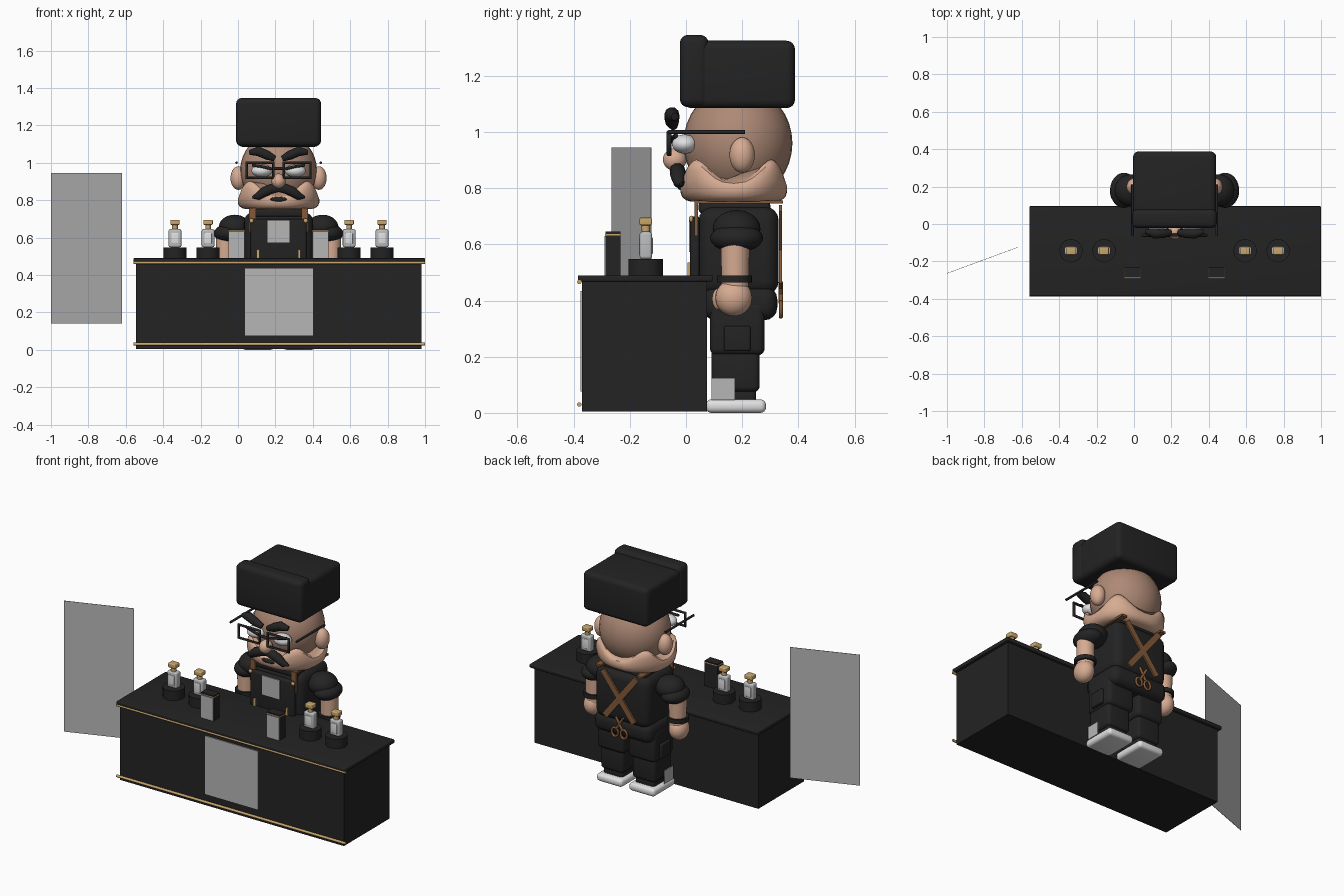
import bpy, bmesh, math
from mathutils import Matrix, Vector

old = bpy.data.objects.get("Cube")
if old:
    bpy.data.objects.remove(old)


def material(name, *rgb):
    m = bpy.data.materials.new(name)
    m.use_nodes = True
    m.diffuse_color = (*rgb, 1)
    m.node_tree.nodes["Principled BSDF"].inputs["Base Color"].default_value = (*rgb, 1)
    return m


black = material("black cloth", .017, .017, .017)
skin = material("warm skin", .68, .41, .29)
scalp = material("tanned scalp", .42, .25, .18)
white = material("white", .75, .75, .75)
grey = material("panel grey", .47, .47, .47)
glass = material("bottle glass", .5, .51, .52)
gold = material("gold", .58, .38, .15)
brown = material("brown leather", .23, .1, .04)

CX = .217  # centre line of the figure


def finish(name, bm, mat, smooth=True):
    me = bpy.data.meshes.new(name)
    bmesh.ops.recalc_face_normals(bm, faces=bm.faces)
    bm.to_mesh(me)
    bm.free()
    me.materials.append(mat)
    ob = bpy.data.objects.new(name, me)
    bpy.context.collection.objects.link(ob)
    if smooth:
        bpy.ops.object.select_all(action="DESELECT")
        ob.select_set(True)
        bpy.context.view_layer.objects.active = ob
        bpy.ops.object.shade_smooth_by_angle(angle=math.radians(40))
    return ob


def box(name, x, y, z, mat, bevel=0.0, tilt=0.0):
    """Box from its x, y and z ranges, tilted about y."""
    bm = bmesh.new()
    bmesh.ops.create_cube(bm, size=1)
    bmesh.ops.scale(bm, verts=bm.verts, vec=(x[1] - x[0], y[1] - y[0], z[1] - z[0]))
    if bevel:
        bmesh.ops.bevel(bm, geom=bm.edges[:], offset=bevel, segments=4, profile=.5, affect="EDGES")
    mid = Vector([(a + b) / 2 for a, b in (x, y, z)])
    bmesh.ops.transform(bm, matrix=Matrix.Translation(mid) @ Matrix.Rotation(tilt, 4, "Y"), verts=bm.verts)
    return finish(name, bm, mat, bevel > 0)


def block(name, x, half, y, z, mat, bevel=0.0, tilt=0.0):
    return box(name, (x - half, x + half), y, z, mat, bevel, tilt)


def ball(name, centre, radii, mat):
    bm = bmesh.new()
    bmesh.ops.create_uvsphere(bm, u_segments=32, v_segments=18, radius=1)
    bmesh.ops.scale(bm, verts=bm.verts, vec=radii)
    bmesh.ops.translate(bm, verts=bm.verts, vec=centre)
    return finish(name, bm, mat)


def post(name, x, y, z, r, mat, top=None):
    """Vertical round post."""
    bm = bmesh.new()
    bmesh.ops.create_cone(bm, cap_ends=True, segments=24, radius1=r, radius2=top or r, depth=z[1] - z[0])
    bmesh.ops.translate(bm, verts=bm.verts, vec=(x, y, sum(z) / 2))
    return finish(name, bm, mat)


def rod(name, points, r, mat, radii=None, closed=False):
    """Round rod along a path, with optional taper."""
    cu = bpy.data.curves.new(name, "CURVE")
    cu.dimensions = "3D"
    cu.bevel_depth = r
    cu.bevel_resolution = 3
    cu.use_fill_caps = True
    sp = cu.splines.new("POLY")
    sp.points.add(len(points) - 1)
    sp.use_cyclic_u = closed
    for i, p in enumerate(points):
        sp.points[i].co = (*p, 1)
        sp.points[i].radius = radii[i] if radii else 1
    cu.materials.append(mat)
    ob = bpy.data.objects.new(name, cu)
    bpy.context.collection.objects.link(ob)
    return ob


# Counter with gold trims and front panel
box("counter_body", (-.545, .98), (-.37, .075), (.005, .47), black)
box("counter_top", (-.56, 1), (-.385, .095), (.468, .49), black, .005)
for z in (.03, .466):
    rod("counter_trim", [(-.56, -.38, z), (1, -.38, z)], .008, gold)
box("counter_front_panel", (.037, .4), (-.376, -.368), (.076, .434), grey)

# Standing side banner
banner = box("side_banner", (-.202, .202), (-.001, .001), (.14, .945), grey)
banner.location = (-.81, -.194, 0)
banner.rotation_euler.z = math.atan2(.14, .38)

# Bottles on round stands
for x in (-.337, -.16, .594, .77):
    y = -.143
    post("bottle_stand", x, y, (.488, .548), .062, black)
    block("bottle", x, .034, (y - .022, y + .022), (.548, .645), glass, .01)
    block("bottle_core", x, .02, (y - .025, y + .025), (.565, .625), white, .004)
    post("bottle_neck", x, y, (.64, .672), .015, gold)
    block("bottle_cap", x, .025, (y - .022, y + .022), (.668, .695), gold, .005)

# Display boxes
for x in (-.008, .441):
    block("display_box", x, .044, (-.287, -.233), (.488, .645), black)
    block("display_box_stripe", x, .045, (-.288, -.232), (.632, .637), gold)
    block("display_box_label", x, .042, (-.291, -.286), (.49, .63), grey)

# Hat
box("hat_body", (-.005, .439), (-.01, .388), (1.085, 1.325), black, .03)
box("hat_front_flap", (-.01, .444), (-.022, .08), (1.088, 1.346), black, .03)

# Head
ball("head", (CX, .185, .96), (.205, .194, .205), scalp)


def jaw():
    bm = bmesh.new()
    n, rings = 48, []
    for t, scale in ((0, .8), (.08, .9), (.25, .97), (.5, 1), (.75, 1), (.93, .97), (1, .91)):
        ring = []
        for k in range(n):
            a = math.tau * k / n
            c, s = math.cos(a), math.sin(a)
            top = .862 - .04 * math.cos(4 * a)
            px = math.copysign(abs(c) ** .75, c) * .218 * scale
            py = math.copysign(abs(s) ** .75, s) * .19 * scale
            ring.append(bm.verts.new((CX + px, .17 + py, .752 + t * (top - .752))))
        rings.append(ring)
    for lo, hi in zip(rings, rings[1:]):
        for k in range(n):
            bm.faces.new((lo[k], lo[(k + 1) % n], hi[(k + 1) % n], hi[k]))
    bm.faces.new(rings[0])
    bm.faces.new(rings[-1])
    return finish("jaw", bm, skin)


jaw()
ball("nose", (CX, -.04, .902), (.038, .042, .04), skin)
ball("mouth", (CX, -.018, .805), (.045, .012, .012), black)
rod("glasses_bridge", [(CX - .03, -.06, .97), (CX + .03, -.06, .97)], .008, black)

# Torso and hips
block("torso", CX, .185, (.045, .33), (.42, .735), black, .05)
block("hips", CX, .195, (.06, .325), (.33, .45), black, .045)
block("collar", CX, .15, (.045, .3), (.71, .755), black, .015)

# Apron
block("apron", CX, .15, (.015, .05), (.45, .7), black, .012)
block("apron_label", CX, .059, (.01, .016), (.573, .69), grey)

# Everything that repeats left and right
for s in (-1, 1):
    def X(d):
        return CX + s * d

    ball("ear", (X(.215), .2, .918), (.042, .045, .063), skin)
    ball("eye", (X(.09), -.005, .957), (.055, .045, .034), white)
    rod("eyelid", [(X(.035), -.05, .967), (X(.09), -.048, .98), (X(.14), -.035, .987)], .008, black)
    rod("eyebrow", [(X(.02), -.045, 1.022), (X(.06), -.05, 1.04), (X(.11), -.05, 1.062),
                    (X(.155), -.04, 1.055)], .027, black, (.6, .95, 1, .5))
    rod("moustache", [(X(0), -.03, .862), (X(.035), -.03, .862), (X(.075), -.028, .845),
                      (X(.11), -.024, .82), (X(.14), -.018, .815)], .028, black, (.7, 1, 1, .75, .2))
    rod("glasses_frame", [(X(a), -.06, z) for a, z in
                          ((.028, .92), (.028, 1), (.17, 1), (.17, .92))], .009, black, closed=True)
    rod("glasses_temple", [(X(.225), -.062, 1), (X(.225), .21, 1)], .007, black)

    # Arms
    ball("shoulder", (X(.235), .18, .655), (.085, .085, .067), black)
    ball("sleeve", (X(.27), .18, .622), (.075, .094, .05), black)
    post("forearm", X(.283), .175, (.43, .6), .048, skin, .052)
    post("wristband", X(.283), .173, (.464, .49), .062, black)
    ball("hand", (X(.29), .17, .41), (.055, .065, .066), skin)
    ball("thumb", (X(.265), .115, .405), (.022, .022, .038), skin)

    # Legs and shoes
    block("trouser_thigh", X(.105), .092, (.085, .28), (.205, .4), black, .025)
    block("trouser_shin", X(.108), .078, (.09, .262), (.075, .23), black, .02)
    block("ankle", X(.108), .065, (.1, .25), (.035, .09), black, .015)
    block("leg_pocket", X(.197), .015, (.135, .23), (.22, .31), black, .008)
    block("shoe", X(.11), .088, (.07, .285), (0, .048), white, .02)
    block("shoe_side_plate", X(.192), .002, (.09, .175), (.045, .125), grey)

    # Leather straps and fittings
    block("front_strap", X(.14), .018, (.03, .042), (.63, .755), brown)
    block("shoulder_strap", X(.14), .018, (.03, .345), (.745, .757), brown)
    block("back_strap", X(.008), .018, (.331, .341), (.415, .765), brown, tilt=s * math.atan2(.24, .31))
    ball("apron_button", (X(.145), .018, .69), (.012, .008, .012), gold)
    block("apron_clasp", X(.11), .007, (.005, .016), (.485, .535), gold)

    # Scissors hanging on the back
    rod("scissor_blade", [(X(-.025), .338, .465), (X(.02), .338, .39)], .008, brown)
    rod("scissor_handle", [(X(.03 + .022 * math.cos(a)), .338, .368 + .027 * math.sin(a))
                           for a in [math.tau * k / 14 for k in range(14)]], .007, brown, closed=True)
